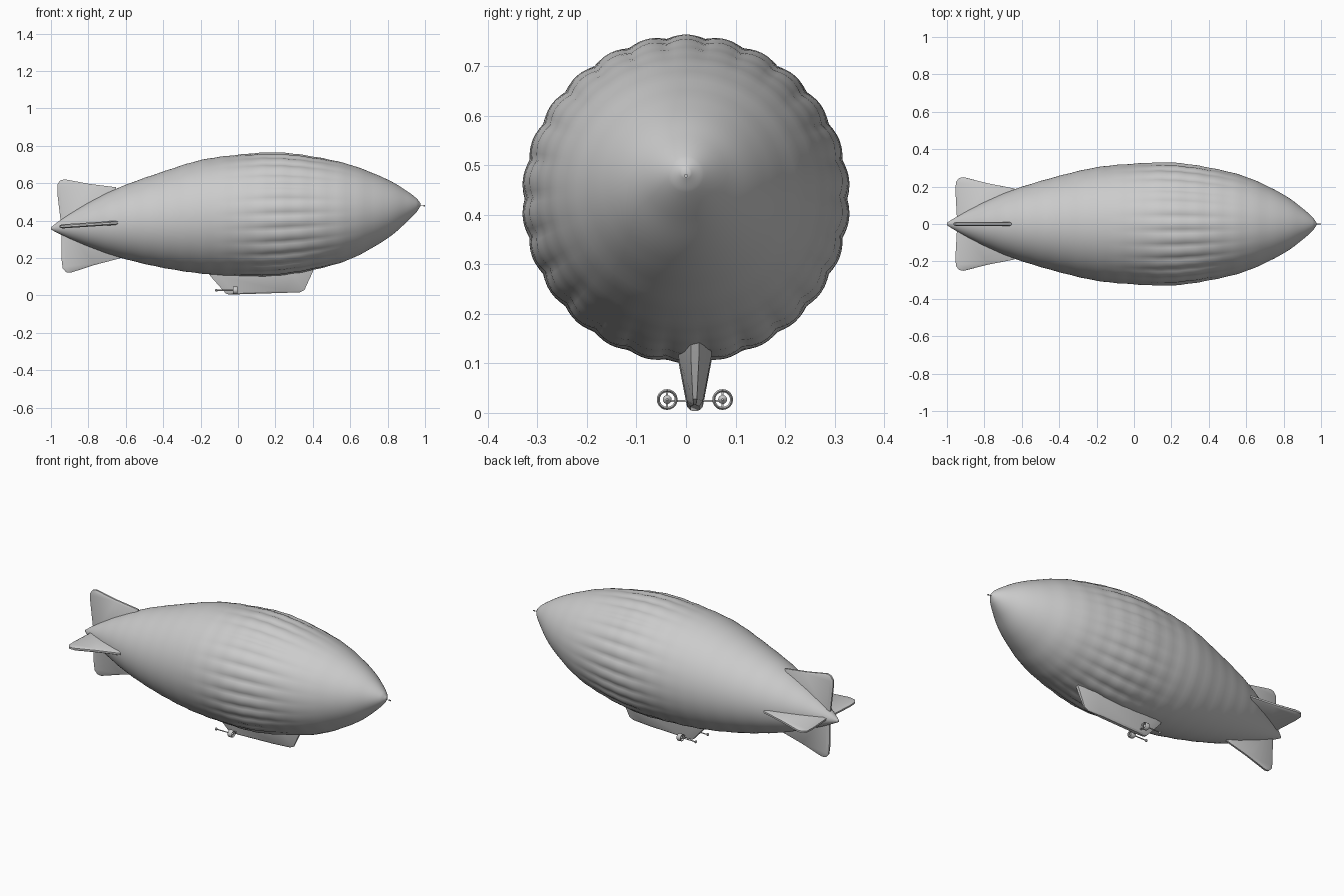
import bpy, bmesh, math
from mathutils import Matrix, Vector

cube = bpy.data.objects.get("Cube")
if cube:
    bpy.data.objects.remove(cube, do_unlink=True)

grey = bpy.data.materials.new("plain grey")
grey.use_nodes = True
grey.diffuse_color = (0.6, 0.6, 0.6, 1)
grey.node_tree.nodes["Principled BSDF"].inputs["Base Color"].default_value = (0.6, 0.6, 0.6, 1)


def finish(name, bm, angle=35):
    bmesh.ops.recalc_face_normals(bm, faces=bm.faces)
    mesh = bpy.data.meshes.new(name)
    bm.to_mesh(mesh)
    bm.free()
    mesh.materials.append(grey)
    obj = bpy.data.objects.new(name, mesh)
    bpy.context.collection.objects.link(obj)
    bpy.ops.object.select_all(action="DESELECT")
    obj.select_set(True)
    bpy.context.view_layer.objects.active = obj
    bpy.ops.object.shade_smooth_by_angle(angle=math.radians(angle))
    return obj


def loft(bm, rings):
    """Skin a list of closed point rings and cap both ends."""
    rows = [[bm.verts.new(p) for p in ring] for ring in rings]
    n = len(rows[0])
    for a, b in zip(rows, rows[1:]):
        for i in range(n):
            bm.faces.new((a[i], a[(i + 1) % n], b[(i + 1) % n], b[i]))
    bm.faces.new(rows[0])
    bm.faces.new(rows[-1])


def lathe(name, profile, centre, sides=16, closed=False):
    """Turn (x, radius) points around an axis along x."""
    bm = bmesh.new()
    rings = [[Vector(centre) + Vector((x, r * math.cos(t), r * math.sin(t)))
              for t in (2 * math.pi * k / sides for k in range(sides))]
             for x, r in profile]
    if closed:
        rows = [[bm.verts.new(p) for p in ring] for ring in rings]
        for a, b in zip(rows, rows[1:] + rows[:1]):
            for i in range(sides):
                j = (i + 1) % sides
                bm.faces.new((a[i], a[j], b[j], b[i]))
    else:
        loft(bm, rings)
    return finish(name, bm)


# Envelope: stations of x, centre height, radius
stations = [Vector(s) for s in (
    (-1, .358, .006), (-.96, .363, .032), (-.87, .372, .082), (-.75, .382, .14),
    (-.62, .391, .192), (-.42, .403, .252), (-.2, .42, .303), (0, .428, .323),
    (.2, .434, .328), (.4, .439, .302), (.6, .446, .252), (.8, .462, .157),
    (.9, .475, .085), (.955, .482, .036), (.975, .485, .008))]


def spline(i, t):
    p0, p1, p2, p3 = (stations[min(max(i + k, 0), len(stations) - 1)] for k in (-1, 0, 1, 2))
    # Tangents follow the uneven spacing of the stations
    h = p2.x - p1.x
    m1 = (p2 - p0) * (h / (p2.x - p0.x))
    m2 = (p3 - p1) * (h / (p3.x - p1.x))
    return ((2*t**3 - 3*t**2 + 1) * p1 + (t**3 - 2*t**2 + t) * m1
            + (3*t**2 - 2*t**3) * p2 + (t**3 - t**2) * m2)


LOBES, STEPS = 26, 8
bm = bmesh.new()
rings = []
samples = [spline(i, k / STEPS) for i in range(len(stations) - 1) for k in range(STEPS)]
for x, zc, r in samples + [stations[-1]]:
    puff = 0.009 * math.exp(-((x - 0.25) / 0.2) ** 2)
    wave = 0.0012 * math.sin(x * 60) * (r / 0.33)
    ring = []
    for k in range(LOBES * 6):
        t = 2 * math.pi * k / (LOBES * 6)
        rad = r + wave + puff * (abs(math.sin(t * LOBES / 2)) - 0.7)
        ring.append((x, rad * math.cos(t), zc + rad * math.sin(t)))
    rings.append(ring)
loft(bm, rings)
finish("envelope", bm, 60)

# Tail fins: one tapered outline turned four ways about the tilted tail axis
outline = ((.16, .0), (.16, .19), (.02, .217), (-.11, .25), (-.135, .246),
           (-.152, .225), (-.155, .18), (-.145, .0))
tail = Matrix.Translation((-.8, 0, .378)) @ Matrix.Rotation(-.065, 4, "Y")
for quarter, name in enumerate(("upper_fin", "right_fin", "lower_fin", "left_fin")):
    turn = tail @ Matrix.Rotation(quarter * math.pi / 2, 4, "X")
    bm = bmesh.new()
    inner = [(u * 0.9, r * 0.96) for u, r in outline]
    rings = [[turn @ Vector((u, y, r)) for u, r in shape]
             for shape, y in ((inner, -.011), (outline, -.005), (outline, .005), (inner, .011))]
    loft(bm, rings)
    finish(name, bm, 50)

# Gondola: plan rings from keel to roof, pointed at the front
CY = 0.018
bm = bmesh.new()
rings = []
for rear, front, half, z_rear, z_front in (
        (-.05, .33, .009, .004, .016), (-.065, .355, .016, .01, .028),
        (-.145, .395, .033, .1, .115), (-.17, .41, .034, .135, .15)):
    plan = ((rear, .6), (rear + .05, 1), (front - .1, 1), (front, .25))
    plan = [(x, s) for x, s in plan] + [(x, -s) for x, s in reversed(plan)]
    rings.append([(x, CY + s * half, z_rear + (z_front - z_rear) * (x - rear) / (front - rear))
                  for x, s in plan])
loft(bm, rings)
finish("gondola", bm, 25)

# Engines: ducted ring, hub, tail rod with a small propeller, and strut
for side, label in ((-1, "right"), (1, "left")):
    hub = (-.015, CY + side * .056, .027)
    lathe(label + "_duct", ((-.013, .017), (-.013, .02), (.008, .021), (.013, .018),
                            (.008, .015)), hub, 20, closed=True)
    lathe(label + "_hub", ((-.014, .003), (-.008, .009), (.004, .009), (.012, .002)), hub)
    lathe(label + "_rod", ((-.105, .003), (0, .003)), hub, 8)
    lathe(label + "_rod_end", ((-.107, .003), (-.104, .008), (-.098, .008), (-.094, .003)), hub, 10)
    bm = bmesh.new()
    bmesh.ops.create_cube(bm, size=1, matrix=Matrix.Translation(hub) @ Matrix.Diagonal((.004, .004, .038, 1)))
    finish(label + "_propeller", bm)
    bm = bmesh.new()
    bmesh.ops.create_cube(bm, size=1, matrix=Matrix.Translation((-.015, CY + side * .03, .024))
                          @ Matrix.Diagonal((.01, .052, .004, 1)))
    finish(label + "_strut", bm)

# Nose pin
lathe("nose_pin", ((-.03, .0015), (-.01, .0015), (-.008, .004), (0, .004)), (1, 0, .479), 8)
